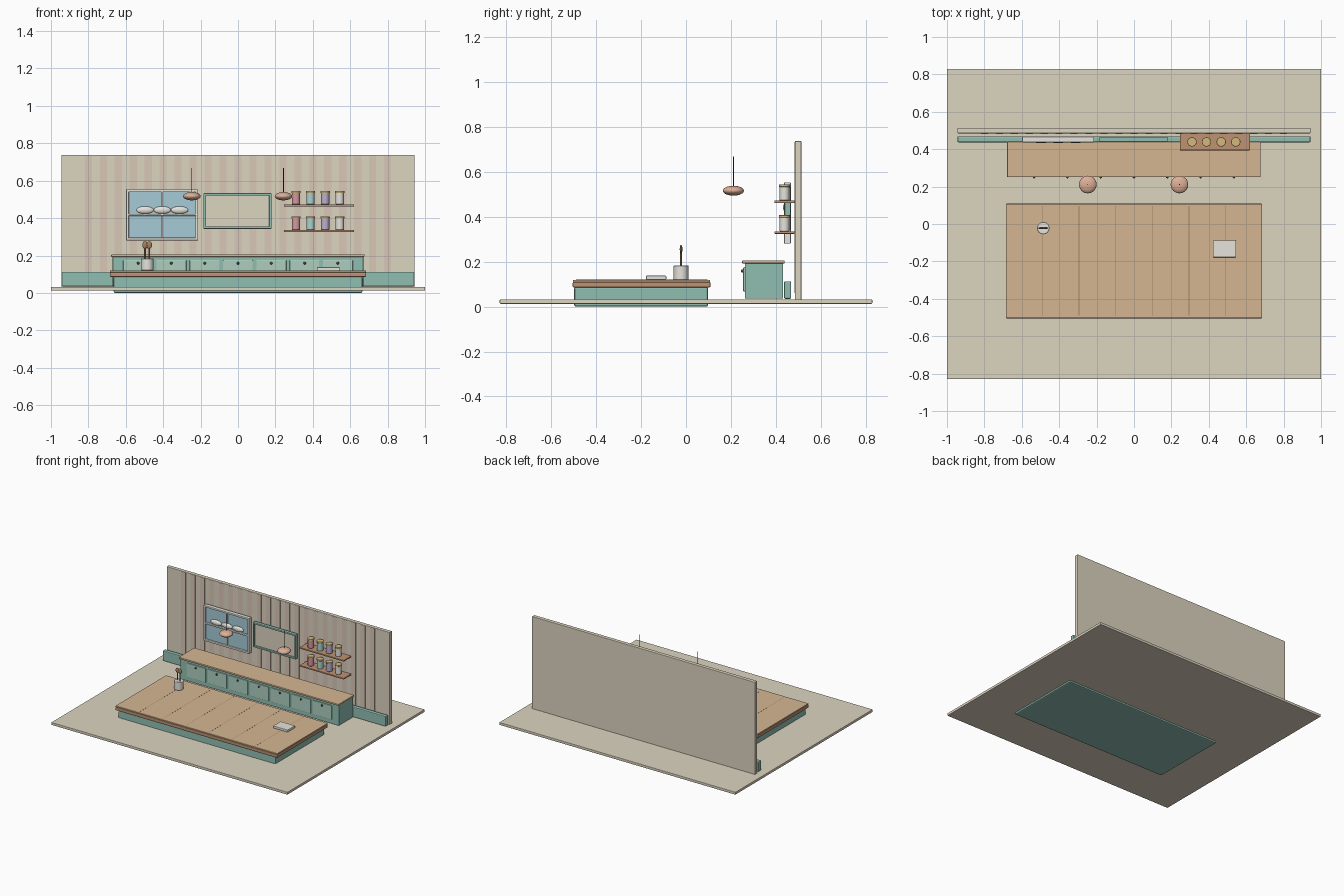
import bpy, math

if "Cube" in bpy.data.objects:
    bpy.data.objects.remove(bpy.data.objects["Cube"])

def mat(name, c):
    m = bpy.data.materials.new(name)
    m.diffuse_color = (*c, 1)
    m.use_nodes = True
    m.node_tree.nodes["Principled BSDF"].inputs["Base Color"].default_value = m.diffuse_color
    return m

CREAM = mat("cream", (.72, .66, .53))
STRIPE = mat("stripe", (.70, .57, .48))
TEAL = mat("teal", (.28, .52, .45))
MINT = mat("mint", (.42, .62, .52))
WOOD = mat("wood", (.66, .47, .29))
EDGE = mat("wood_edge", (.52, .29, .17))
WHITE = mat("white", (.78, .77, .72))
GLASS = mat("glass", (.38, .60, .67))
COPPER = mat("copper", (.72, .43, .31))
DARK = mat("dark", (.08, .07, .06))
GOLD = mat("gold", (.66, .48, .2))
SPOON = mat("spoon", (.36, .22, .11))
JARS = [mat("jar_pink", (.66, .32, .36)), mat("jar_aqua", (.40, .66, .64)),
        mat("jar_lilac", (.50, .44, .62)), mat("jar_pale", (.78, .77, .72))]

def finish(o, name, m, bevel=0):
    o.name = name
    o.data.materials.append(m)
    if bevel:
        b = o.modifiers.new("bevel", 'BEVEL')
        b.width, b.segments = bevel, 2
    return o

def box(name, x, y, z, m, bevel=.003):
    """Box from (min, max) pairs."""
    bpy.ops.mesh.primitive_cube_add(size=1, location=[(a + b) / 2 for a, b in (x, y, z)])
    o = bpy.context.object
    o.scale = [b - a for a, b in (x, y, z)]
    bpy.ops.object.transform_apply(location=False, rotation=False, scale=True)
    return finish(o, name, m, bevel)

def cyl(name, x, y, z0, z1, r, m, sides=32, bevel=0):
    bpy.ops.mesh.primitive_cylinder_add(vertices=sides, radius=r, depth=z1 - z0,
                                        location=(x, y, (z0 + z1) / 2))
    bpy.ops.object.shade_smooth_by_angle()
    return finish(bpy.context.object, name, m, bevel)

def ball(name, loc, s, m):
    bpy.ops.mesh.primitive_uv_sphere_add(segments=32, ring_count=16, radius=1, location=loc)
    o = bpy.context.object
    o.scale = s
    bpy.ops.object.shade_smooth()
    return finish(o, name, m)

def frame(name, x, y, z, t, m):
    """Four rails around a rectangle."""
    box(name + "_left", (x[0], x[0] + t), y, z, m)
    box(name + "_right", (x[1] - t, x[1]), y, z, m)
    box(name + "_bottom", x, y, (z[0], z[0] + t), m)
    box(name + "_top", x, y, (z[1] - t, z[1]), m)

# Room shell
box("floor", (-1, 1), (-.83, .83), (.013, .033), CREAM)
box("back_wall", (-.944, .944), (.485, .514), (.03, .738), CREAM)
for i in range(21):
    x = -.8 + i * .08
    box("wall_stripe", (x - .019, x + .019), (.4825, .487), (.06, .735), STRIPE, 0)
box("baseboard", (-.944, .944), (.437, .469), (.035, .113), TEAL, .006)

# Island
box("island_base", (-.665, .665), (-.498, .098), (0, .088), TEAL, .008)
box("island_top_edge", (-.685, .685), (-.505, .109), (.086, .11), EDGE, .005)
box("island_top", (-.685, .685), (-.503, .108), (.11, .12), WOOD)
for i in range(6):
    x = -.49 + i * .196
    box("plank_seam", (x - .0015, x + .0015), (-.49, .095), (.117, .1203), SPOON, 0)

# Back counter with drawers
box("counter_body", (-.67, .67), (.262, .433), (.036, .195), TEAL)
box("counter_top", (-.678, .676), (.25, .44), (.193, .206), WOOD)
for i in range(7):
    x = -.534 + i * .178
    box("drawer_front", (x - .08, x + .08), (.255, .264), (.068, .176), MINT)
    ball("drawer_knob", (x, .251, .159), (.007, .007, .007), DARK)

# Window with glass, bars and plates
WX, WZ = (-.598, -.213), (.281, .554)
box("window_glass", (-.59, -.22), (.45, .458), (.29, .545), GLASS, 0)
frame("window_frame", WX, (.437, .467), WZ, .014, WHITE)
box("window_mullion", (-.41, -.40), (.44, .464), WZ, WHITE)
box("window_crossbar", WX, (.436, .464), (.412, .423), WHITE)
for x in (-.497, -.405, -.312):
    ball("window_plate", (x, .446, .443), (.046, .014, .02), WHITE)

# Framed panel
box("panel", (-.175, .175), (.45, .462), (.348, .528), CREAM, 0)
frame("panel_frame", (-.184, .18), (.44, .466), (.343, .533), .013, TEAL)

# Shelves with jars
for z in (.325, .462):
    box("shelf", (.245, .62), (.394, .485), (z, z + .011), EDGE)
    for i, m in enumerate(JARS):
        x = .31 + i * .078
        cyl("jar", x, .439, z + .011, z + .074, .022, m, bevel=.003)
        cyl("jar_lid", x, .439, z + .072, z + .083, .025, GOLD, bevel=.002)

# Pendant lamps
for x in (-.247, .243):
    ball("lamp_shade", (x, .211, .517), (.047, .047, .022), COPPER)
    cyl("lamp_cord", x, .211, .53, .669, .0025, DARK, 10)

# Utensil crock and cutting board on the island
cyl("utensil_crock", -.485, -.022, .12, .184, .033, WHITE, bevel=.003)
for x in (-.497, -.475):
    cyl("spoon_handle", x, -.022, .18, .25, .0045, SPOON, 12)
    ball("spoon_bowl", (x, -.022, .256), (.015, .006, .02), SPOON)
box("small_board", (.422, .545), (-.178, -.088), (.12, .138), WHITE)
